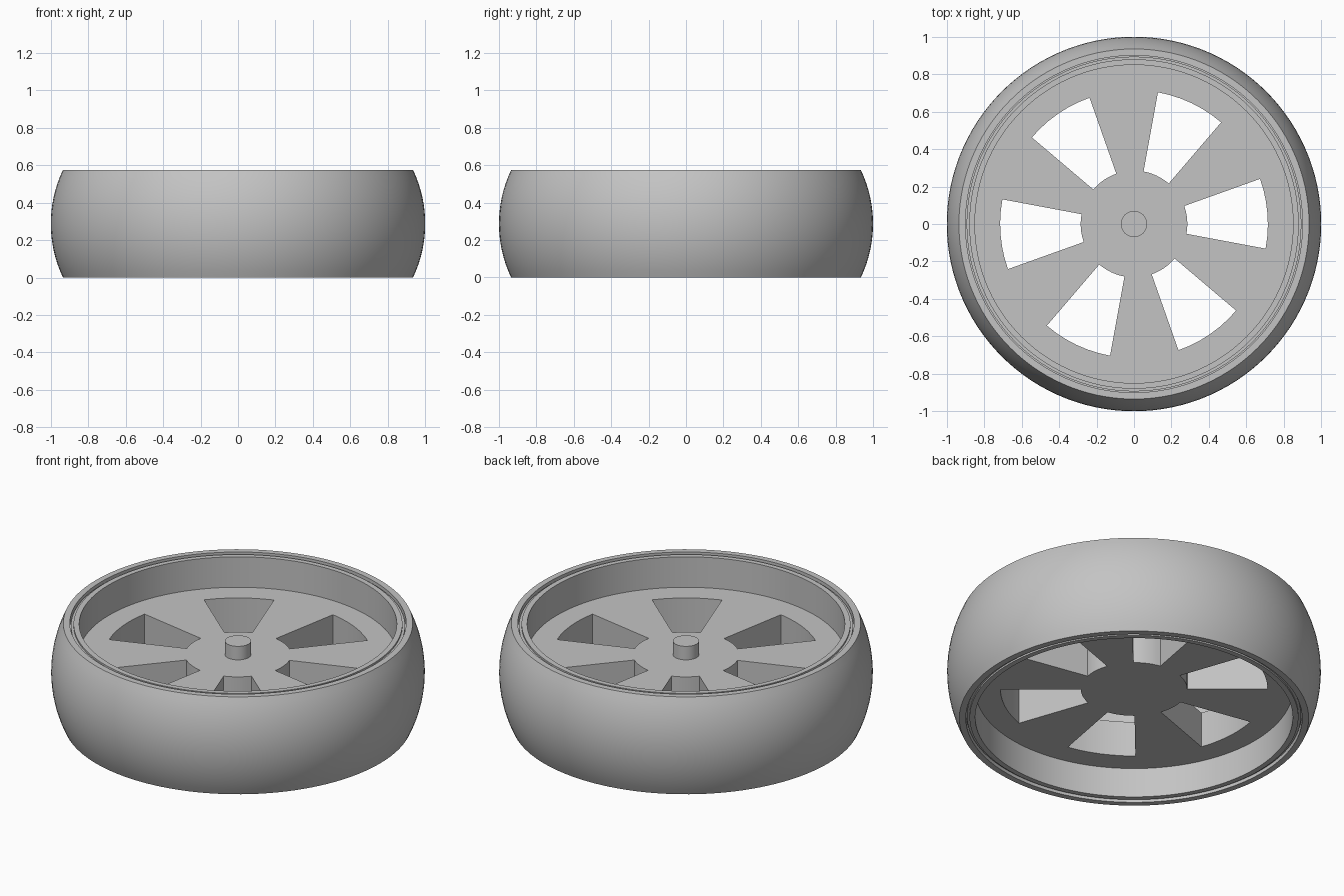
import bpy, bmesh
from math import sin, cos, radians, pi, sqrt

cube = bpy.data.objects.get("Cube")
if cube:
    bpy.data.objects.remove(cube)

HEIGHT = 0.575
MID = HEIGHT / 2
SEGMENTS = 120

grey = bpy.data.materials.new("mid grey")
grey.use_nodes = True
colour = (0.55, 0.55, 0.55, 1)
grey.diffuse_color = colour
grey.node_tree.nodes["Principled BSDF"].inputs["Base Color"].default_value = colour


def finish(name, bm, angle=30):
    bmesh.ops.recalc_face_normals(bm, faces=bm.faces)
    mesh = bpy.data.meshes.new(name)
    bm.to_mesh(mesh)
    bm.free()
    mesh.materials.append(grey)
    ob = bpy.data.objects.new(name, mesh)
    bpy.context.collection.objects.link(ob)
    bpy.ops.object.select_all(action='DESELECT')
    ob.select_set(True)
    bpy.context.view_layer.objects.active = ob
    bpy.ops.object.shade_smooth_by_angle(angle=radians(angle))
    return ob


def lathe(name, profile):
    """Spin a closed (radius, z) loop around the z axis."""
    bm = bmesh.new()
    rings = []
    for i in range(SEGMENTS):
        a = 2 * pi * i / SEGMENTS
        rings.append([bm.verts.new((r * cos(a), r * sin(a), z)) for r, z in profile])
    n = len(profile)
    for i in range(SEGMENTS):
        a, b = rings[i], rings[(i + 1) % SEGMENTS]
        for j in range(n):
            k = (j + 1) % n
            bm.faces.new((a[j], b[j], b[k], a[k]))
    return finish(name, bm)


# Tyre: bulging tread between two flat sidewalls
EDGE = 0.935
bulge = 1 - EDGE
arc = (MID ** 2 + bulge ** 2) / (2 * bulge)
tread = []
for i in range(17):
    z = HEIGHT * i / 16
    tread.append((1 - arc + sqrt(arc ** 2 - (z - MID) ** 2), z))
lathe("tyre", tread + [(0.9, HEIGHT), (0.9, 0)])

# Rim: straight barrel with a stepped lip at both ends
lip = [(0.85, MID), (0.85, 0.57), (0.88, 0.57), (0.88, 0.56),
       (0.894, 0.56), (0.894, 0.54), (0.902, 0.54)]
mirrored = [(r, HEIGHT - z) for r, z in reversed(lip[1:])]
lathe("rim", lip + mirrored)

# Spoke disc: a flat plate with six open sectors, extruded to thickness
STEPS = 6
BOTTOM, TOP = 0.18, 0.39
angles = []
for k in range(6):
    start = radians(60 * k - 10.6)
    angles += [start + radians(30.3) * i / STEPS for i in range(STEPS)]
    angles += [start + radians(30.3 + 29.7 * i / STEPS) for i in range(STEPS)]
bm = bmesh.new()
radii = (0.285, 0.715, 0.86)
rings = [[bm.verts.new((r * cos(a), r * sin(a), BOTTOM)) for a in angles] for r in radii]
bm.faces.new(rings[0])
count = len(angles)
for i in range(count):
    j = (i + 1) % count
    is_window = i % (2 * STEPS) < STEPS
    for band in range(2):
        if band == 0 and is_window:
            continue
        inner, outer = rings[band], rings[band + 1]
        bm.faces.new((inner[i], outer[i], outer[j], inner[j]))
plate = bm.faces[:]
lifted = bmesh.ops.extrude_face_region(bm, geom=plate, use_keep_orig=True)
top_verts = [v for v in lifted["geom"] if isinstance(v, bmesh.types.BMVert)]
bmesh.ops.translate(bm, verts=top_verts, vec=(0, 0, TOP - BOTTOM))
finish("spoke_disc", bm)

# Axle stub on the upper face of the disc
bm = bmesh.new()
bmesh.ops.create_cone(bm, cap_ends=True, segments=48, radius1=0.07, radius2=0.07, depth=0.1)
bmesh.ops.translate(bm, verts=bm.verts, vec=(0, 0, 0.42))
finish("axle_stub", bm)
